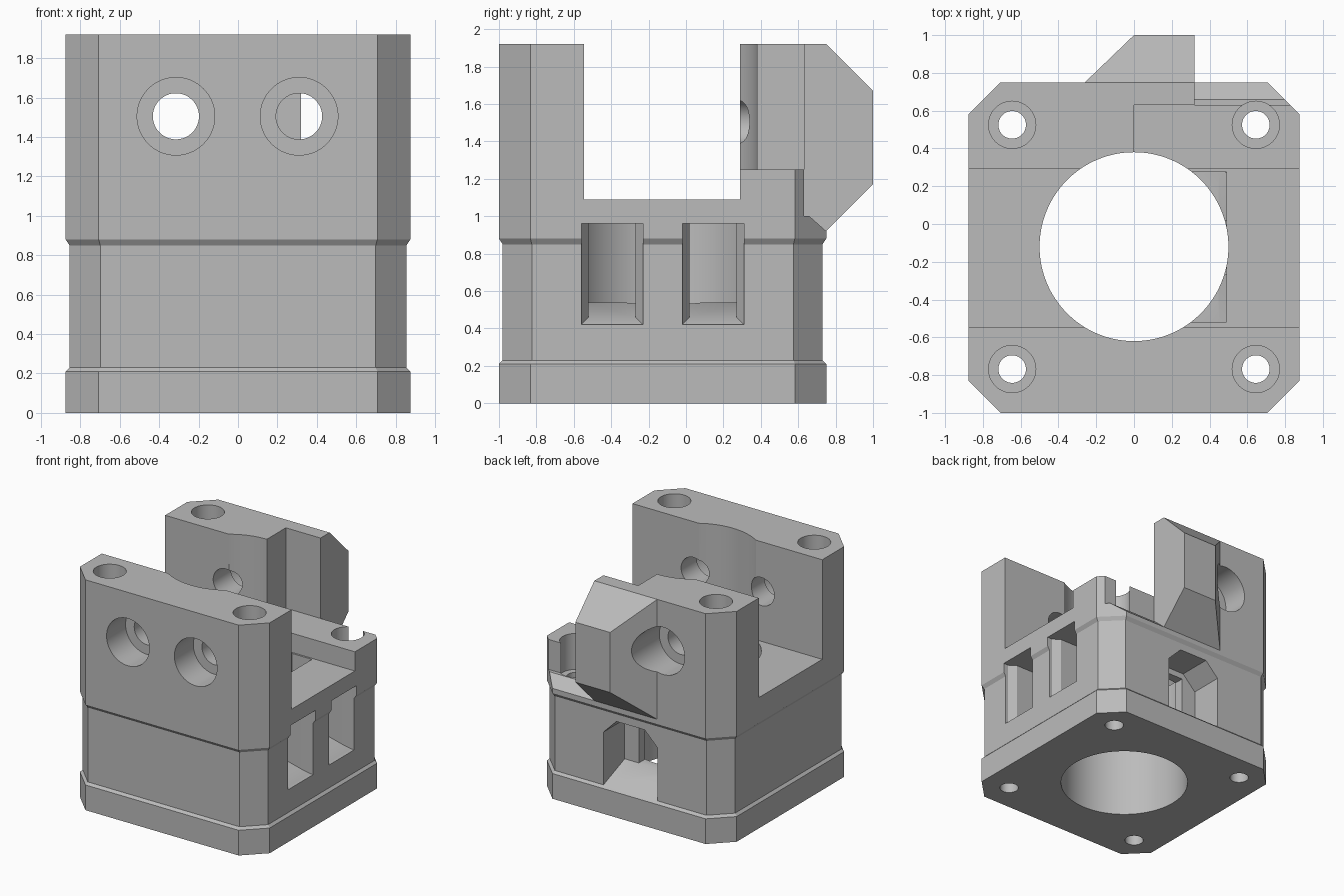
import bpy
import bmesh
import math

cube = bpy.data.objects.get("Cube")
if cube:
    bpy.data.objects.remove(cube)

grey = bpy.data.materials.new("mid_grey")
grey.use_nodes = True
grey.diffuse_color = (0.5, 0.5, 0.5, 1)
grey.node_tree.nodes["Principled BSDF"].inputs["Base Color"].default_value = (0.5, 0.5, 0.5, 1)


def loft(name, loops):
    """Closed solid skinned through matching loops of points."""
    bm = bmesh.new()
    rings = [[bm.verts.new(p) for p in loop] for loop in loops]
    n = len(rings[0])
    for lower, upper in zip(rings, rings[1:]):
        for i in range(n):
            j = (i + 1) % n
            bm.faces.new((lower[i], lower[j], upper[j], upper[i]))
    bm.faces.new(rings[0])
    bm.faces.new(rings[-1])
    bmesh.ops.recalc_face_normals(bm, faces=bm.faces)
    mesh = bpy.data.meshes.new(name)
    bm.to_mesh(mesh)
    bm.free()
    mesh.materials.append(grey)
    obj = bpy.data.objects.new(name, mesh)
    bpy.context.collection.objects.link(obj)
    return obj


def along(axis, t, pts):
    """Place a flat outline at distance t on an axis."""
    order = {"x": lambda a, b: (t, a, b), "y": lambda a, b: (a, t, b), "z": lambda a, b: (a, b, t)}
    return [order[axis](a, b) for a, b in pts]


def prism(name, axis, start, end, pts):
    return loft(name, [along(axis, start, pts), along(axis, end, pts)])


def circle(cx, cy, r, n=64):
    return [(cx + r * math.cos(2 * math.pi * i / n), cy + r * math.sin(2 * math.pi * i / n)) for i in range(n)]


def rect(a0, a1, b0, b1):
    return [(a0, b0), (a1, b0), (a1, b1), (a0, b1)]


def combine(target, tool, operation="DIFFERENCE"):
    mod = target.modifiers.new("combine", "BOOLEAN")
    mod.operation = operation
    mod.solver = "EXACT"
    mod.object = tool
    bpy.context.view_layer.objects.active = target
    bpy.ops.object.modifier_apply(modifier=mod.name)
    bpy.data.objects.remove(tool)


def outline(inset):
    """Body plan with chamfered corners."""
    x, y0, y1, c = 0.875 - inset, -1 + inset, 0.75 - inset, 0.168 - inset * 0.6
    return [(-x + c, y0), (x - c, y0), (x, y0 + c), (x, y1 - c),
            (x - c, y1), (-x + c, y1), (-x, y1 - c), (-x, y0 + c)]


# Body with a shallow waist between base rim and upper block
levels = [(0, 0), (0.21, 0), (0.23, 0.02), (0.85, 0.02), (0.88, 0), (1.92, 0)]
body = loft("mount_body", [along("z", z, outline(i)) for z, i in levels])

# Faceted rear boss, one side slanted
boss_side = [(0.65, 0.92), (0.75, 0.92), (1, 1.17), (1, 1.67), (0.75, 1.92), (0.65, 1.92)]
boss = loft("rear_boss", [[(0.32, y, z) for y, z in boss_side],
                          [((y - 1) * 1.04, y, z) for y, z in boss_side]])
combine(body, boss, "UNION")

# Cross channel, stepped rear corner and sloped rear shelf
combine(body, prism("channel", "x", -2, 2, rect(-0.545, 0.29, 1.09, 3)))
combine(body, prism("corner_step", "x", 0, 2, rect(0.2, 0.63, 1.25, 3)))
shelf = [(0.6, 1.25), (0.63, 1.25), (0.63, 1), (0.66, 1), (0.75, 0.92), (1.2, 0.52), (1.2, 3), (0.6, 3)]
combine(body, prism("shelf_cut", "x", 0.32, 2, shelf))

# Vertical bore and the pocket beside it
combine(body, prism("bore", "z", -1, 3, circle(0, -0.12, 0.5, 128)))
combine(body, prism("pocket", "z", 0.54, 1.3, rect(0.1, 0.49, -0.52, 0.275)))

# Side windows with tapered mouths and ramped sills
for cy in (-0.395, 0.145):
    sections = [(1, 0.165, 0.42), (0.83, 0.165, 0.42), (0.77, 0.125, 0.46), (0.45, 0.125, 0.54)]
    combine(body, loft("window", [along("x", x, rect(cy - w, cy + w, z, 0.96)) for x, w, z in sections]))

# Rear recess with clipped top corners and a slot into the bore
recess = []
for y, sill in ((0.9, 0.22), (0.73, 0.23), (0.45, 0.34)):
    pts = [(-0.25, sill), (0.25, sill), (0.25, 0.67), (0.13, 0.79), (-0.13, 0.79), (-0.25, 0.67)]
    recess.append(along("y", y, pts))
combine(body, loft("rear_recess", recess))
combine(body, prism("rear_slot", "y", 0.2, 0.5, rect(-0.12, 0.12, 0.34, 0.74)))

# Corner screw holes, wide above and narrow below
for x in (-0.645, 0.645):
    for y in (-0.768, 0.525):
        combine(body, prism("screw_hole", "z", -1, 3, circle(x, y, 0.073, 48)))
        combine(body, prism("screw_seat", "z", 0.95, 3, circle(x, y, 0.125, 48)))

# Cross holes with wide seats on the outer faces
for x in (-0.315, 0.31):
    combine(body, prism("cross_hole", "y", -2, 0, circle(x, 1.505, 0.117)))
    combine(body, prism("cross_seat", "y", -2, -0.75, circle(x, 1.505, 0.197)))
combine(body, prism("rear_hole", "y", 0, 2, circle(-0.315, 1.505, 0.117)))
combine(body, prism("rear_seat", "y", 0.52, 2, circle(-0.315, 1.505, 0.197)))

# Smooth curved walls, crisp edges
bpy.ops.object.select_all(action="DESELECT")
body.select_set(True)
bpy.context.view_layer.objects.active = body
bpy.ops.object.shade_smooth_by_angle(angle=math.radians(25))
